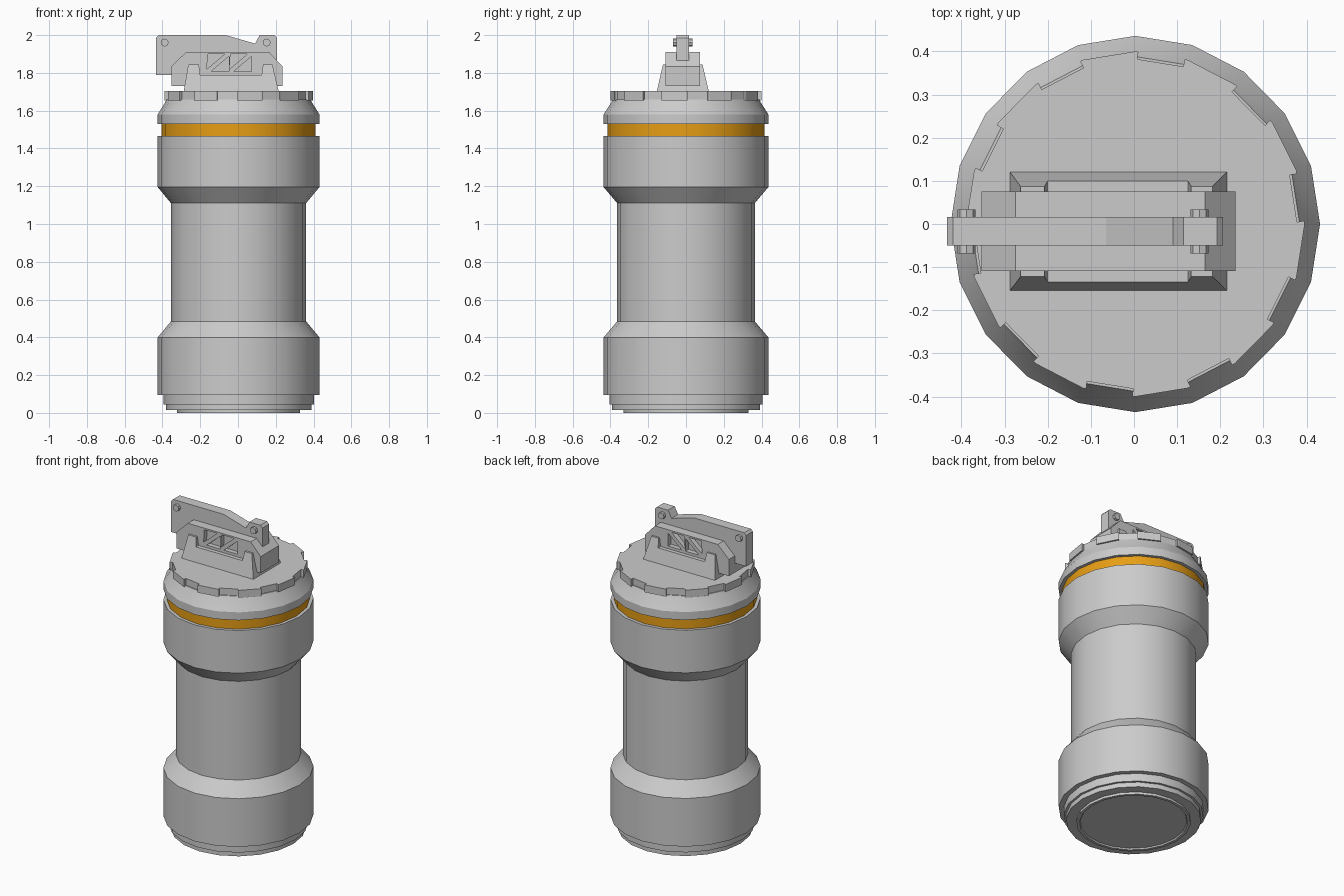
import bpy, bmesh, math
from mathutils import Vector

cube = bpy.data.objects.get("Cube")
if cube:
    bpy.data.objects.remove(cube)

SIDES = 20
CX, CY = 0.003, -0.017      # canister centre in x, lever assembly centre in y
SQUASH = 0.982              # canister is slightly narrower in x


def material(name, rgb):
    m = bpy.data.materials.new(name)
    m.use_nodes = True
    m.diffuse_color = (*rgb, 1)
    m.node_tree.nodes["Principled BSDF"].inputs["Base Color"].default_value = (*rgb, 1)
    return m


grey = material("grey metal", (0.6, 0.6, 0.6))
amber = material("amber band", (0.84, 0.36, 0.008))


def finish(name, bm, mat=grey, smooth=False):
    bmesh.ops.recalc_face_normals(bm, faces=bm.faces)
    mesh = bpy.data.meshes.new(name)
    bm.to_mesh(mesh)
    bm.free()
    ob = bpy.data.objects.new(name, mesh)
    bpy.context.collection.objects.link(ob)
    mesh.materials.append(mat)
    if smooth:
        bpy.ops.object.select_all(action='DESELECT')
        ob.select_set(True)
        bpy.context.view_layer.objects.active = ob
        bpy.ops.object.shade_smooth_by_angle(angle=math.radians(25))
    return ob


def rim(r, angle, z):
    a = math.radians(angle)
    return Vector((CX + SQUASH * r * math.cos(a), r * math.sin(a), z))


def lathe(name, profile, mat=grey):
    """Stack of 20-sided rings, capped at both ends."""
    bm = bmesh.new()
    rings = [[bm.verts.new(rim(r, i * 360 / SIDES, z)) for i in range(SIDES)] for r, z in profile]
    for low, high in zip(rings, rings[1:]):
        for i in range(SIDES):
            j = (i + 1) % SIDES
            bm.faces.new((low[i], low[j], high[j], high[i]))
    bm.faces.new(rings[0][::-1])
    bm.faces.new(rings[-1])
    return finish(name, bm, mat, True)


def prism(bm, points, offset):
    face = bm.faces.new([bm.verts.new(p) for p in points])
    out = bmesh.ops.extrude_face_region(bm, geom=[face])
    moved = [v for v in out["geom"] if isinstance(v, bmesh.types.BMVert)]
    bmesh.ops.translate(bm, verts=moved, vec=offset)


def side_prism(name, outline, half, y=CY):
    """Extrude an x-z outline across y."""
    bm = bmesh.new()
    prism(bm, [(x, y - half, z) for x, z in outline], (0, 2 * half, 0))
    return finish(name, bm)


def cut(target, cutter):
    cutter.hide_render = True
    mod = target.modifiers.new("cut", 'BOOLEAN')
    mod.object = cutter
    mod.solver = 'EXACT'
    bpy.ops.object.select_all(action='DESELECT')
    target.select_set(True)
    bpy.context.view_layer.objects.active = target
    bpy.ops.object.modifier_apply(modifier=mod.name)
    bpy.data.objects.remove(cutter)


# Canister: foot, lower bulge, waist and upper bulge
lathe("canister_body", [
    (0.31, 0.008), (0.315, 0), (0.332, 0), (0.332, 0.015), (0.392, 0.015),
    (0.392, 0.045), (0.406, 0.045), (0.406, 0.095), (0.436, 0.095),
    (0.436, 0.4), (0.364, 0.485), (0.364, 1.11), (0.436, 1.195), (0.436, 1.465), (0.4, 1.465)])
lathe("amber_ring", [(0.416, 1.46), (0.416, 1.535)], amber)
lathe("upper_collar", [(0.436, 1.53), (0.436, 1.58), (0.395, 1.645), (0.388, 1.66)])

# Notched cap: every second side has a shallow slot
bm = bmesh.new()
outline = []
step = 360 / SIDES
for k in range(0, SIDES, 2):
    a, b, c = (rim(0.4, (k + i) * step, 1.655) for i in (1, 2, 3))
    inward = (Vector((CX, 0, 1.655)) - (b + c) / 2).normalized() * 0.017
    start, end = b.lerp(c, 0.06), b.lerp(c, 0.94)
    # the slotted side spans b to c, the plain side a to b
    outline += [a, b, start, start + inward, end + inward, end]
prism(bm, outline, (0, 0, 0.048))
finish("notched_cap", bm)

# Bracket: tapered block with its middle cut lower
bm = bmesh.new()
base = [(-0.288, -0.155), (0.216, -0.155), (0.216, 0.121), (-0.288, 0.121)]
top = [(-0.263, -0.122), (0.182, -0.122), (0.182, 0.087), (-0.263, 0.087)]
lower = [bm.verts.new((x, y, 1.7)) for x, y in base]
upper = [bm.verts.new((x, y, 1.845)) for x, y in top]
bm.faces.new(lower[::-1])
bm.faces.new(upper)
for i in range(4):
    j = (i + 1) % 4
    bm.faces.new((lower[i], lower[j], upper[j], upper[i]))
bracket = finish("bracket", bm)
cut(bracket, side_prism("bracket_cutter", [(-0.2, 1.79), (0.125, 1.79), (0.14, 1.9), (-0.215, 1.9)], 0.3))

# Lever housing with pairs of triangular recesses on both sides
housing = side_prism("lever_housing", [
    (-0.353, 1.73), (0.235, 1.73), (0.235, 1.835), (0.165, 1.91), (-0.275, 1.91), (-0.353, 1.835)], 0.092)
bm = bmesh.new()
for side in (-1, 1):
    for x in (-0.165, -0.045):
        for tri in ([(0, 1.82), (0.005, 1.9), (0.095, 1.9)], [(0.022, 1.807), (0.117, 1.807), (0.117, 1.888)]):
            prism(bm, [(x + dx, CY + side * 0.062, z) for dx, z in tri], (0, side * 0.06, 0))
cut(housing, finish("recess_cutter", bm))

# Lever arm and its two hinge pins
side_prism("lever_arm", [
    (-0.433, 1.79), (0.1, 1.79), (0.206, 1.86), (0.206, 1.985), (0.192, 2), (0.115, 2),
    (0.09, 1.955), (-0.065, 2), (-0.42, 2), (-0.433, 1.987)], 0.033)
for name, x in (("left_pin", 0.152), ("right_pin", -0.388)):
    ring = [(x + 0.021 * math.cos(t * math.pi / 4), 1.96 + 0.021 * math.sin(t * math.pi / 4)) for t in range(8)]
    side_prism(name, ring, 0.051)
